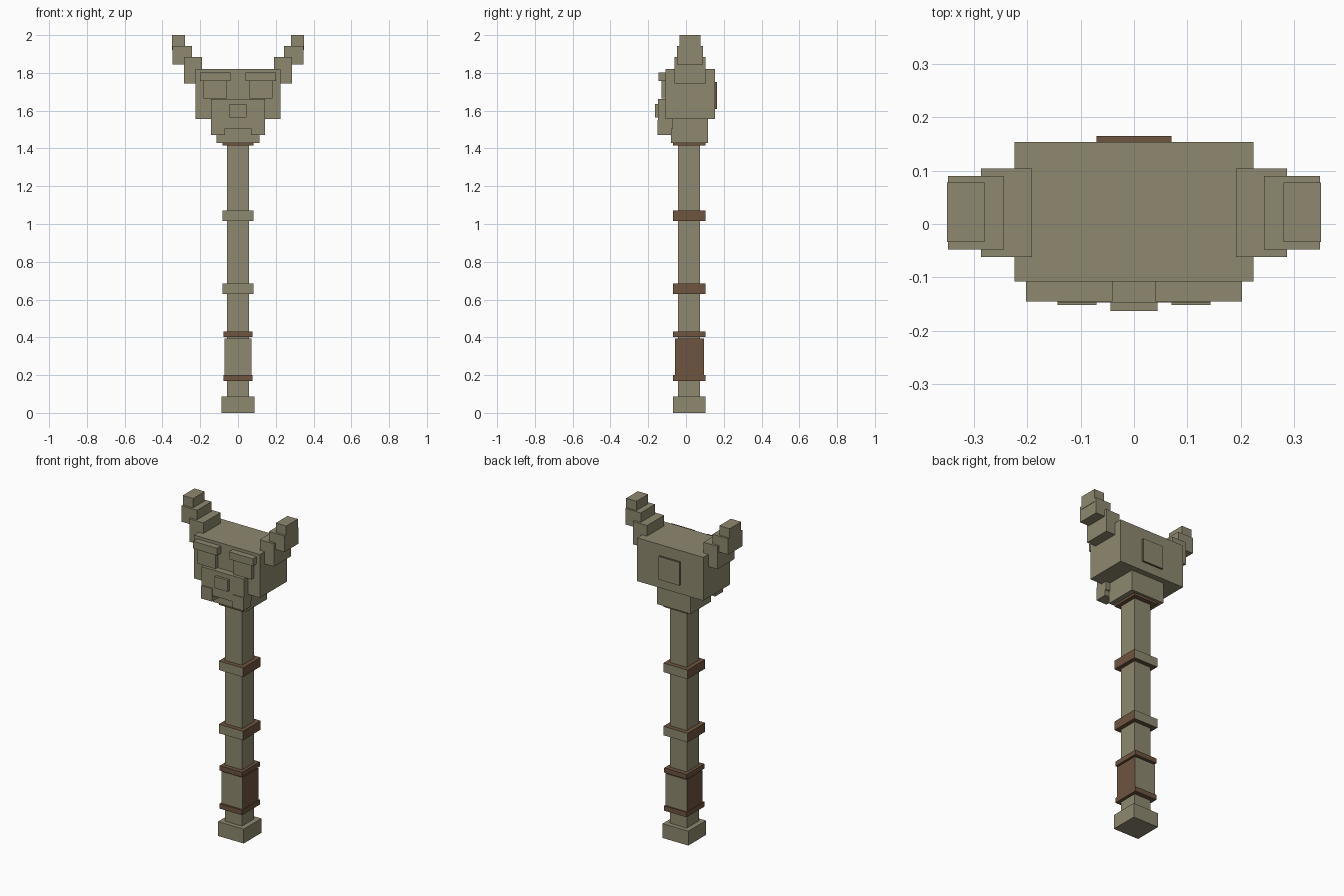
import bpy
import bmesh

cube = bpy.data.objects.get("Cube")
if cube:
    bpy.data.objects.remove(cube, do_unlink=True)


def material(name, rgb):
    m = bpy.data.materials.new(name)
    m.use_nodes = True
    col = (*rgb, 1.0)
    m.diffuse_color = col
    bsdf = next(n for n in m.node_tree.nodes if n.type == 'BSDF_PRINCIPLED')
    bsdf.inputs["Base Color"].default_value = col
    bsdf.inputs["Roughness"].default_value = 0.9
    return m


STONE = material("olive_stone", (0.275, 0.25, 0.162))
LEATHER = material("brown_leather", (0.156, 0.089, 0.051))


def box(name, x, y, z, colour="stone"):
    """Box from (min, max) ranges; 'banded' is leather with stone front and back."""
    me = bpy.data.meshes.new(name)
    bm = bmesh.new()
    bmesh.ops.create_cube(bm, size=1.0)
    for v in bm.verts:
        v.co = [r[0] if c < 0 else r[1] for c, r in zip(v.co, (x, y, z))]
    bm.normal_update()
    for f in bm.faces:
        facing_y = abs(f.normal.y) > 0.5
        if colour == "leather" or (colour == "banded" and not facing_y):
            f.material_index = 1
    bm.to_mesh(me)
    bm.free()
    me.materials.append(STONE)
    me.materials.append(LEATHER)
    ob = bpy.data.objects.new(name, me)
    bpy.context.scene.collection.objects.link(ob)
    return ob


def centred(name, half, y, z, colour="stone"):
    return box(name, (-half, half), y, z, colour)


def pair(name, x, y, z):
    """The same box on the left (+x) and the right (-x)."""
    box("left_" + name, x, y, z)
    box("right_" + name, (-x[1], -x[0]), y, z)


# Shaft, foot and grip
RING_Y = (-0.069, 0.102)
centred("shaft", 0.057, (-0.042, 0.074), (0.05, 1.46))
centred("foot", 0.087, RING_Y, (0.0, 0.088))
centred("grip", 0.072, (-0.058, 0.094), (0.198, 0.395), "banded")

# Rings around the shaft
centred("grip_lower_ring", 0.076, RING_Y, (0.17, 0.2), "leather")
centred("grip_upper_ring", 0.076, RING_Y, (0.403, 0.432), "leather")
centred("shaft_lower_ring", 0.082, RING_Y, (0.63, 0.685), "banded")
centred("shaft_upper_ring", 0.082, RING_Y, (1.017, 1.072), "banded")
centred("neck_ring", 0.082, RING_Y, (1.416, 1.45), "leather")

# Head
centred("jaw", 0.113, (-0.08, 0.117), (1.43, 1.57))
centred("head", 0.224, (-0.108, 0.153), (1.555, 1.82))
centred("back_plate", 0.07, (0.15, 0.165), (1.61, 1.752), "banded")

# Face
centred("muzzle", 0.143, (-0.147, -0.07), (1.505, 1.663))
centred("nose", 0.044, (-0.163, -0.14), (1.565, 1.635))
pair("muzzle_flap", (0.07, 0.143), (-0.152, -0.078), (1.47, 1.55))
pair("eye", (0.06, 0.183), (-0.131, -0.1), (1.665, 1.76))
pair("brow", (0.04, 0.202), (-0.145, -0.1), (1.757, 1.802))

# Stepped horns
pair("horn_base", (0.191, 0.286), (-0.062, 0.104), (1.745, 1.885))
pair("horn_middle", (0.243, 0.348), (-0.048, 0.09), (1.845, 1.943))
pair("horn_tip", (0.28, 0.35), (-0.034, 0.078), (1.92, 2.0))
